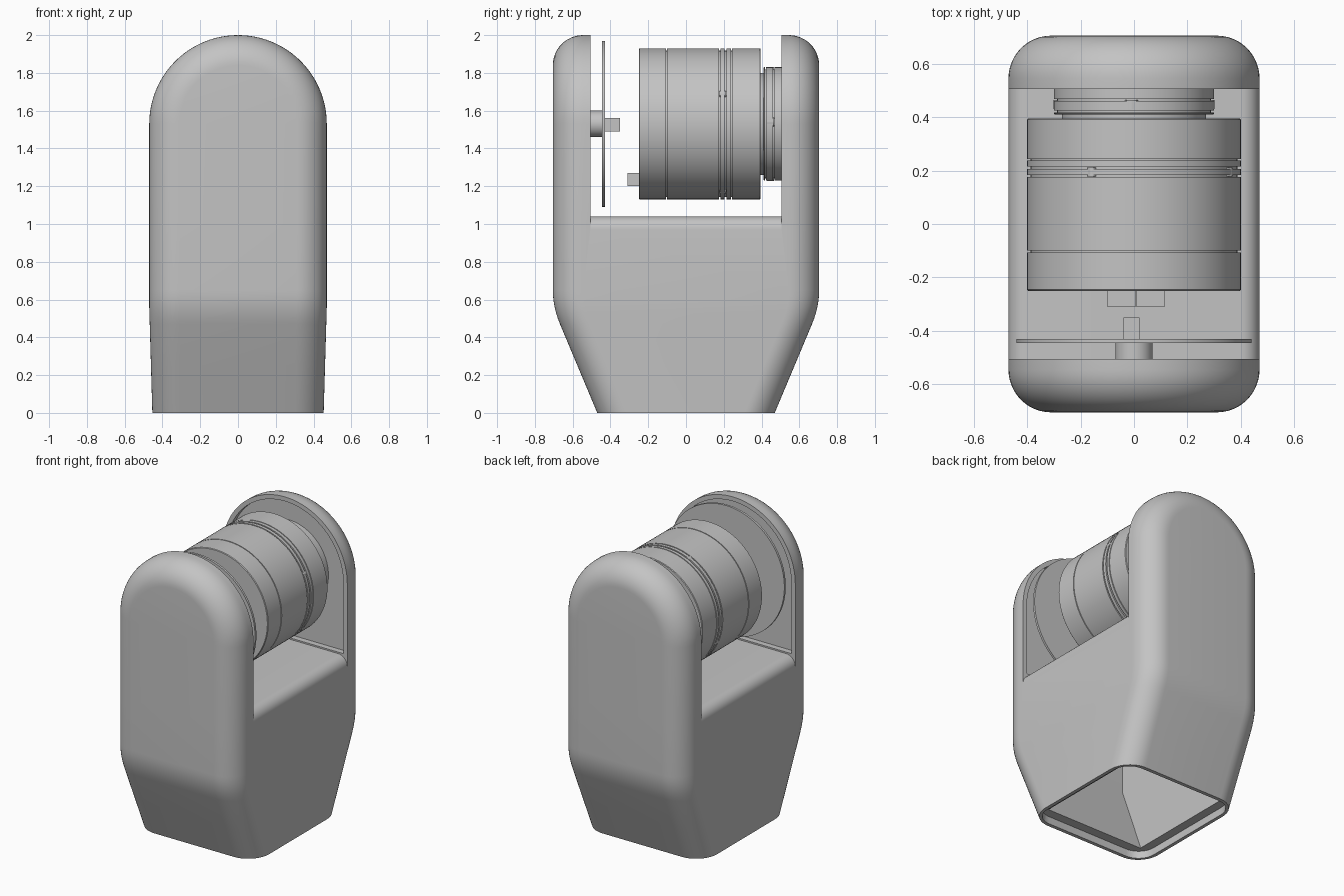
import bpy
import bmesh
from math import sin, cos, pi, radians

cube = bpy.data.objects.get("Cube")
if cube:
    bpy.data.objects.remove(cube, do_unlink=True)

grey = bpy.data.materials.new("satin_grey")
grey.use_nodes = True
colour = (0.55, 0.55, 0.55, 1)
grey.diffuse_color = colour
grey.node_tree.nodes["Principled BSDF"].inputs["Base Color"].default_value = colour

R = 0.47         # half width of the housing
AXIS = 1.53      # height of the motor axis
DEPTH = 0.705    # half depth of the housing
FILLET = 0.16
GAP = 0.505      # half depth of the opening between the arms


def finish(mesh):
    mesh.shade_smooth()
    mesh.set_sharp_from_angle(angle=radians(32))


def skin(name, rings, strips=False):
    """Join closed rings of points into a solid; bent ends are filled with strips."""
    bm = bmesh.new()
    loops = [[bm.verts.new(p) for p in ring] for ring in rings]
    n = len(loops[0])
    for a, b in zip(loops, loops[1:]):
        for i in range(n):
            j = (i + 1) % n
            bm.faces.new((a[i], a[j], b[j], b[i]))
    for loop in (loops[0], loops[-1]):
        if not strips:
            bm.faces.new(loop)
            continue
        for i in range(n // 2):
            quad = [loop[i], loop[i + 1], loop[n - 2 - i], loop[n - 1 - i]]
            bm.faces.new(list(dict.fromkeys(quad)))
    bm.normal_update()
    bmesh.ops.recalc_face_normals(bm, faces=bm.faces)
    if bm.calc_volume(signed=True) < 0:
        bmesh.ops.reverse_faces(bm, faces=bm.faces)
    mesh = bpy.data.meshes.new(name)
    bm.to_mesh(mesh)
    bm.free()
    mesh.materials.append(grey)
    finish(mesh)
    obj = bpy.data.objects.new(name, mesh)
    bpy.context.collection.objects.link(obj)
    return obj


def box(name, x, y, z):
    return skin(name, [[(x[0], v, z[0]), (x[1], v, z[0]), (x[1], v, z[1]), (x[0], v, z[1])] for v in y])


def lathe(name, profile, x=0, z=AXIS, sides=96):
    """Turn (radius, y) points about an axis running front to back."""
    return skin(name, [[(x + r * cos(2 * pi * i / sides), y, z + r * sin(2 * pi * i / sides))
                        for i in range(sides)] for r, y in profile])


def arch(inset, heights):
    """Round-topped outline, from the lower left over the top."""
    r = R - inset
    left = [(-r, z) for z in heights]
    top = [(-r * cos(pi * i / 48), AXIS + r * sin(pi * i / 48)) for i in range(49)]
    return left + top + [(-x, z) for x, z in reversed(left)]


def cut(target, cutter):
    """Subtract the cutter with the first solver that leaves a solid."""
    for solver in ('EXACT', 'MANIFOLD', 'FLOAT'):
        mod = target.modifiers.new("cut", 'BOOLEAN')
        mod.operation = 'DIFFERENCE'
        mod.solver = solver
        mod.object = cutter
        bpy.context.view_layer.update()
        graph = bpy.context.evaluated_depsgraph_get()
        mesh = bpy.data.meshes.new_from_object(target.evaluated_get(graph), depsgraph=graph)
        target.modifiers.clear()
        if len(mesh.polygons):
            finish(mesh)
            target.data = mesh
            break
    bpy.data.objects.remove(cutter, do_unlink=True)


# Housing: arch outline with filleted front and back, tapering to the foot
def taper(z):
    if z < 0.47:
        return 0.42 * (0.56 - z)
    return 0.42 * max(0, 0.65 - z) ** 2 / 0.36


def housing_ring(inset, y):
    side = 1 if y > 0 else -1
    heights = [0, 0.25, 0.47] + [0.47 + 0.03 * i for i in range(1, 7)] + [1.0]
    return [(x * (1 - 0.035 * max(0, 0.56 - z) / 0.56), y - side * taper(z), z)
            for x, z in arch(inset, heights)]


steps = [(FILLET * (1 - sin(pi * i / 24)), DEPTH - FILLET * (1 - cos(pi * i / 24))) for i in range(13)]
rings = [housing_ring(d, -y) for d, y in steps]
rings += [housing_ring(d, y) for d, y in reversed(steps)]
housing = skin("housing", rings, strips=True)

# Opening between the arms, over a saddle with rounded sides
curve = [(0.4 + 0.07 * sin(pi * i / 16), 0.97 + 0.07 * cos(pi * i / 16)) for i in range(9)]
half = [(0.6, 2.2), (0.6, 0.96)] + curve[::-1]
outline = half + [(-x, z) for x, z in reversed(half)]
cut(housing, skin("opening_cutter", [[(x, y, z) for x, z in outline] for y in (-GAP, GAP)]))

# Shallow recess in the inner face of both arms
for side in (-1, 1):
    cut(housing, skin("recess_cutter", [[(x, side * y, z) for x, z in arch(0.03, [1.05])]
                                        for y in (GAP - 0.1, GAP + 0.04)]))


# Hollow foot: stepped rim, then a cavity that follows the taper
def rounded_rect(hx, hy, r, z):
    pts = []
    for k, (sx, sy) in enumerate([(1, 1), (-1, 1), (-1, -1), (1, -1)]):
        for i in range(9):
            a = pi / 2 * (k + i / 8)
            pts.append((sx * (hx - r) + r * cos(a), sy * (hy - r) + r * sin(a), z))
    return pts


cut(housing, skin("rim_cutter", [rounded_rect(0.43, 0.445, 0.12, z) for z in (-0.1, 0.05)]))
cut(housing, skin("cavity_cutter", [[(-x, -y, z), (x, -y, z), (x, y, z), (-x, y, z)]
                                    for x, y, z in [(0.37, 0.38, -0.1), (0.37, 0.38, 0.06),
                                                    (0.41, 0.6, 0.56), (0.41, 0.6, 0.92)]]))


# Motor drum and output hub, with turned grooves
def grooved(radius, start, end, grooves, deep=0.012):
    pts = [(radius - 0.004, start), (radius, start + 0.004)]
    for a, b in grooves:
        pts += [(radius, a), (radius - deep, a), (radius - deep, b), (radius, b)]
    return pts + [(radius, end - 0.004), (radius - 0.004, end)]


lathe("motor_drum", grooved(0.4, -0.25, 0.395, [(-0.106, -0.1), (0.175, 0.183), (0.205, 0.215), (0.237, 0.243)]))
lathe("motor_neck", [(0.27, 0.38), (0.27, 0.43)])
lathe("output_hub", grooved(0.3, 0.41, 0.56, [(0.418, 0.424), (0.46, 0.468)]))

# Small clips around the drum and the hub
for i in range(4):
    a = radians(24 + 90 * i)
    lathe("drum_clip", [(0.018, 0.178), (0.018, 0.212)], cos(a) * 0.384, AXIS + sin(a) * 0.384, 12)
    b = radians(90 * i + 2)
    lathe("hub_clip", [(0.028, 0.43), (0.028, 0.465)], cos(b) * 0.274, AXIS + sin(b) * 0.274, 12)

# Cable sockets on the front of the drum
for name, x in (("left_socket", (0.01, 0.115)), ("right_socket", (-0.1, 0.005))):
    box(name, x, (-0.31, -0.24), (1.2, 1.27))

# Encoder disc, its boss and the stub shaft
lathe("encoder_disc", [(0.44, -0.445), (0.44, -0.43)])
lathe("disc_boss", [(0.07, -0.56), (0.07, -0.44)], sides=48)
box("stub_shaft", (-0.04, 0.02), (-0.44, -0.35), (1.49, 1.56))
